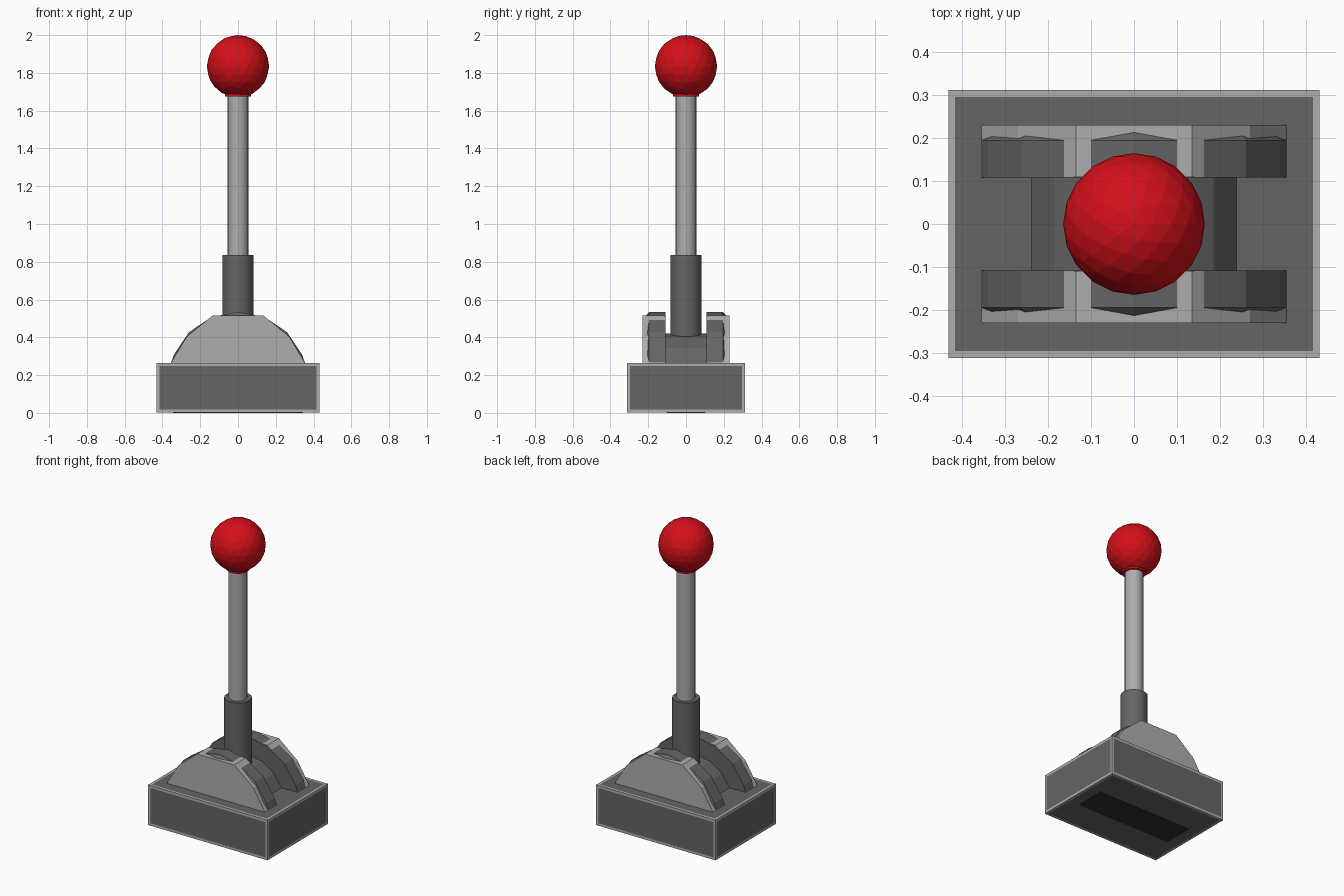
import bpy, bmesh
from math import sin, cos, pi, radians

if "Cube" in bpy.data.objects:
    bpy.data.objects.remove(bpy.data.objects["Cube"])


def material(name, rgb):
    m = bpy.data.materials.new(name)
    m.diffuse_color = (*rgb, 1)
    m.use_nodes = True
    m.node_tree.nodes["Principled BSDF"].inputs["Base Color"].default_value = m.diffuse_color
    return m


LIGHT = material("light_grey", (0.42, 0.42, 0.42))
DARK = material("dark_grey", (0.13, 0.13, 0.13))
BLACK = material("underside_grey", (0.03, 0.03, 0.03))
RED = material("red", (0.65, 0.005, 0.01))


def finish(bm, name, *mats):
    bmesh.ops.recalc_face_normals(bm, faces=bm.faces[:])
    me = bpy.data.meshes.new(name)
    bm.to_mesh(me)
    bm.free()
    for m in mats:
        me.materials.append(m)
    ob = bpy.data.objects.new(name, me)
    bpy.context.collection.objects.link(ob)
    return ob


def box_bm(size, z0):
    bm = bmesh.new()
    bmesh.ops.create_cube(bm, size=1)
    for v in bm.verts:
        v.co = (v.co.x * size[0], v.co.y * size[1], (v.co.z + 0.5) * size[2] + z0)
    return bm


def loft(name, sections, mat):
    """Solid joining (y, xz profile) sections along y."""
    bm = bmesh.new()
    rings = [[bm.verts.new((x, y, z)) for x, z in prof] for y, prof in sections]
    n = len(rings[0])
    for a, b in zip(rings, rings[1:]):
        for i in range(n):
            j = (i + 1) % n
            bm.faces.new((a[i], a[j], b[j], b[i]))
    bm.faces.new(rings[0])
    bm.faces.new(rings[-1])
    return finish(bm, name, mat)


def dome(r, c, floor, steps):
    """Upper arc of a circle centred at height c, closed flat at floor."""
    arc = [(r * sin(radians(a)), c + r * cos(radians(a))) for a in steps]
    return [(-arc[0][0] * -1, floor)] + arc + [(arc[-1][0], floor)]


def turned(name, profile, sides, mat):
    """Round part from (radius, z) profile with capped ends."""
    bm = bmesh.new()
    rings = [[bm.verts.new((r * cos(2 * pi * i / sides), r * sin(2 * pi * i / sides), z))
              for i in range(sides)] for r, z in profile]
    for a, b in zip(rings, rings[1:]):
        for i in range(sides):
            j = (i + 1) % sides
            bm.faces.new((a[i], a[j], b[j], b[i]))
    bm.faces.new(rings[0])
    bm.faces.new(rings[-1])
    ob = finish(bm, name, mat)
    for p in ob.data.polygons:
        p.use_smooth = abs(p.normal.z) < 0.3
    return ob


# Base block with dark panels framed by light edges
bm = box_bm((0.865, 0.625, 0.263), 0.002)
sides = bm.faces[:]
bmesh.ops.inset_individual(bm, faces=sides, thickness=0.023)
for f in sides:
    f.material_index = 1
finish(bm, "base_block", LIGHT, DARK)

# Dark strip under the base
finish(box_bm((0.69, 0.20, 0.012), 0), "underside_strip", BLACK)

# Pair of cheeks: faceted light housing with a bevelled dark disc showing through
half = [(0.355, 0.255), (0.355, 0.265), (0.27, 0.405), (0.135, 0.515)]
housing = half + [(-x, z) for x, z in reversed(half)]
steps = [75, 67.5, 45, 22.5, 0, -22.5, -45, -67.5, -75]
disc = dome(0.368, 0.167, 0.25, steps)
disc_small = dome(0.345, 0.167, 0.25, steps)
for s, side in ((-1, "front"), (1, "back")):
    loft(side + "_cheek_housing", [(s * 0.11, housing), (s * 0.23, housing)], LIGHT)
    loft(side + "_cheek_disc",
         [(s * 0.108, disc), (s * 0.195, disc), (s * 0.216, disc_small)], DARK)

# Pivot hub between the cheeks
hub = dome(0.262, 0.158, 0.25, [66, 45, 22.5, 0, -22.5, -45, -66])
loft("pivot_hub", [(-0.11, hub), (0.11, hub)], DARK)

# Lever: sleeve, shaft, knob collar
turned("lever_sleeve", [(0.082, 0.3), (0.082, 0.835)], 20, DARK)
turned("lever_shaft", [(0.056, 0.8), (0.056, 1.72)], 16, LIGHT)
turned("knob_collar", [(0.07, 1.675), (0.07, 1.72)], 16, RED)

# Faceted ball knob
bm = bmesh.new()
bmesh.ops.create_icosphere(bm, subdivisions=3, radius=0.165)
bmesh.ops.translate(bm, verts=bm.verts[:], vec=(0, 0, 1.835))
finish(bm, "ball_knob", RED)
